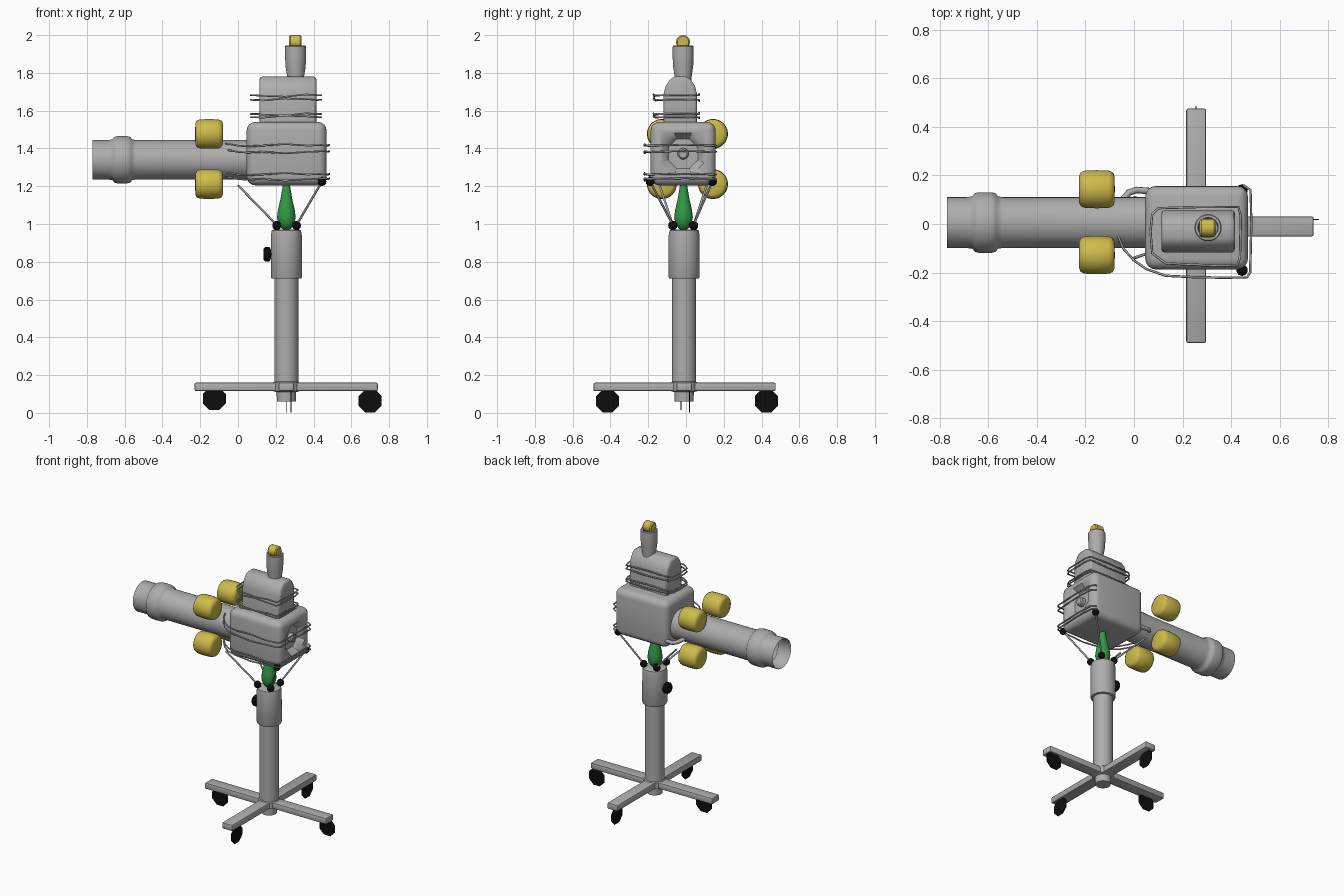
import bpy, bmesh, math
from mathutils import Vector

if "Cube" in bpy.data.objects:
    bpy.data.objects.remove(bpy.data.objects["Cube"])


def material(name, rgb):
    m = bpy.data.materials.new(name)
    m.diffuse_color = (*rgb, 1)
    m.use_nodes = True
    m.node_tree.nodes["Principled BSDF"].inputs["Base Color"].default_value = m.diffuse_color
    return m


GREY = material("light grey", (0.42, 0.42, 0.42))
YELLOW = material("mustard yellow", (0.62, 0.50, 0.07))
GREEN = material("green", (0.03, 0.33, 0.06))
BLACK = material("black", (0.004, 0.004, 0.004))


def finish(name, bm, mat, angle=35):
    bmesh.ops.remove_doubles(bm, verts=bm.verts, dist=1e-5)
    bmesh.ops.recalc_face_normals(bm, faces=bm.faces)
    me = bpy.data.meshes.new(name)
    bm.to_mesh(me)
    bm.free()
    me.materials.append(mat)
    me.shade_smooth()
    me.set_sharp_from_angle(angle=math.radians(angle))
    ob = bpy.data.objects.new(name, me)
    bpy.context.collection.objects.link(ob)
    return ob


def box(name, lo, hi, mat, bevel=0.01, segs=2):
    bm = bmesh.new()
    bmesh.ops.create_cube(bm, size=1)
    for v in bm.verts:
        v.co = [(l + h) / 2 + c * (h - l) for l, h, c in zip(lo, hi, v.co)]
    bmesh.ops.bevel(bm, geom=bm.edges[:], offset=bevel, segments=segs,
                    profile=0.5, affect='EDGES')
    return finish(name, bm, mat)


def lathe(name, centre, profile, mat, axis='z', n=32, angle=35):
    """Revolve (radius, distance) points about an axis through centre."""
    bm = bmesh.new()
    rings = []
    for r, t in profile:
        ring = []
        for i in range(n):
            a = 2 * math.pi * (i + 0.5) / n
            p, q = r * math.cos(a), r * math.sin(a)
            co = {'z': (p, q, t), 'x': (t, p, q), 'y': (p, t, q)}[axis]
            ring.append(bm.verts.new(Vector(co) + Vector(centre)))
        rings.append(ring)
    for a, b in zip(rings, rings[1:]):
        for i in range(n):
            j = (i + 1) % n
            bm.faces.new((a[i], a[j], b[j], b[i]))
    return finish(name, bm, mat, angle)


def ball(name, centre, r, mat, n=10):
    prof = [(r * math.sin(math.pi * i / 6), -r * math.cos(math.pi * i / 6)) for i in range(7)]
    return lathe(name, centre, prof, mat, n=n, angle=60)


def wire(name, points, r, mat=GREY, cyclic=False):
    cu = bpy.data.curves.new(name, 'CURVE')
    cu.dimensions = '3D'
    cu.bevel_depth = r
    cu.bevel_resolution = 1
    cu.use_fill_caps = True
    sp = cu.splines.new('POLY')
    sp.points.add(len(points) - 1)
    for p, co in zip(sp.points, points):
        p.co = (*co, 1)
    sp.use_cyclic_u = cyclic
    cu.materials.append(mat)
    ob = bpy.data.objects.new(name, cu)
    bpy.context.collection.objects.link(ob)


CX, CY = 0.256, -0.01

# crossed foot bars with flat caster discs
box("foot_bar_x", (-0.23, CY - 0.041, 0.115), (0.74, CY + 0.041, 0.16), GREY, 0.008)
box("foot_bar_y", (CX - 0.041, -0.49, 0.115), (CX + 0.041, 0.475, 0.16), GREY, 0.008)
DISC = [(0, -0.002), (0.066, -0.002), (0.066, 0.002), (0, 0.002)]
for x, y, z, ax in ((-0.125, -0.026, 0.075, 'y'), (0.70, 0.018, 0.063, 'y'),
                    (0.28, -0.415, 0.063, 'x'), (0.255, 0.425, 0.063, 'x')):
    lathe("caster", (x, y, z), DISC, BLACK, ax, n=8)

# column, sleeve and clamp knob
lathe("column_lower", (CX, CY, 0),
      [(0, 0.06), (0.05, 0.06), (0.052, 0.11), (0.07, 0.115), (0.07, 0.16),
       (0.064, 0.165), (0.064, 0.72)], GREY)
lathe("column_sleeve", (CX, CY, 0),
      [(0.06, 0.71), (0.079, 0.712), (0.083, 0.72), (0.082, 0.94), (0.078, 0.965),
       (0.065, 0.972), (0, 0.972)], GREY)
lathe("clamp_knob", (0.135, CY, 0.84),
      [(0, 0), (0.03, 0), (0.039, 0.01), (0.039, 0.032), (0.02, 0.04), (0.02, 0.06)],
      BLACK, 'x', n=10)

# green pivot
lathe("green_pivot", (CX, -0.013, 0),
      [(0, 0.965), (0.025, 0.975), (0.043, 1.0), (0.05, 1.035), (0.045, 1.075),
       (0.032, 1.13), (0.02, 1.2), (0.018, 1.23)], GREEN, n=20, angle=60)

# joint balls and thin support struts
for yl, yr, yt in ((-0.07, -0.19, -0.14), (0.04, 0.14, 0.11)):
    for x in (0.205, 0.31):
        ball("lower_joint", (x, yl, 0.992), 0.025, BLACK)
    ball("upper_joint", (0.445, yr, 1.225), 0.024, BLACK)
    wire("rear_strut", [(0.31, yl, 0.995), (0.445, yr, 1.225)], 0.006)
    wire("front_strut", [(0.205, yl, 0.995), (0.0, yt, 1.205)], 0.006)

# main housing with a faceted recess in its end
body = box("main_housing", (0.046, -0.187, 1.205), (0.469, 0.157, 1.54), GREY, 0.045, 4)
cutter = lathe("recess_cutter", (0, -0.015, 1.372),
               [(0, 0.425), (0.085, 0.425), (0.125, 0.475), (0.125, 0.55), (0, 0.55)],
               GREY, 'x', n=8)
cutter.hide_render = True
mod = body.modifiers.new("recess", 'BOOLEAN')
mod.operation = 'DIFFERENCE'
mod.object = cutter
bpy.context.view_layer.objects.active = body
bpy.ops.object.modifier_apply(modifier=mod.name)
bpy.data.objects.remove(cutter)
lathe("recess_button", (0, -0.015, 1.372),
      [(0.03, 0.42), (0.03, 0.452), (0.022, 0.46), (0, 0.46)], GREY, 'x', n=16)

# upper housing: shouldered profile extruded along x
bm = bmesh.new()
outline = [(-0.088, 1.50), (0.088, 1.50), (0.088, 1.69), (0.078, 1.73),
           (0.052, 1.768), (0.03, 1.78), (-0.03, 1.78), (-0.052, 1.768),
           (-0.078, 1.73), (-0.088, 1.69)]
face = bm.faces.new([bm.verts.new((0.113, y - 0.03, z)) for y, z in outline])
ext = bmesh.ops.extrude_face_region(bm, geom=[face], use_keep_orig=True)
bmesh.ops.translate(bm, verts=[g for g in ext["geom"] if isinstance(g, bmesh.types.BMVert)],
                    vec=(0.302, 0, 0))
bmesh.ops.recalc_face_normals(bm, faces=bm.faces)
ends = [e for e in bm.edges if abs(e.verts[0].co.x - e.verts[1].co.x) < 1e-5]
bmesh.ops.bevel(bm, geom=ends, offset=0.014, segments=2, profile=0.5, affect='EDGES')
finish("upper_housing", bm, GREY, 50)

# neck socket and yellow roller on top
lathe("neck", (0.305, -0.015, 0),
      [(0.045, 1.76), (0.045, 1.78), (0.053, 1.83), (0.056, 1.88), (0.056, 1.94),
       (0.052, 1.945), (0.042, 1.945), (0.038, 1.92), (0, 1.92)], GREY)
lathe("top_roller", (0.303, -0.016, 1.963),
      [(0, -0.034), (0.03, -0.034), (0.037, -0.026), (0.037, 0.026), (0.03, 0.034), (0, 0.034)],
      YELLOW, 'x', n=24)

# barrel with collar, open at the far end
lathe("barrel", (0, 0.006, 1.34),
      [(0.105, -0.77), (0.105, -0.69), (0.108, -0.665), (0.121, -0.655), (0.125, -0.64),
       (0.125, -0.585), (0.121, -0.57), (0.108, -0.56), (0.105, -0.54), (0.105, 0.06)],
      GREY, 'x', n=40, angle=50)

# four yellow rollers round the barrel
for y in (-0.128, 0.143):
    for z in (1.477, 1.211):
        lathe("barrel_roller", (-0.153, y, z),
              [(0, -0.074), (0.055, -0.073), (0.07, -0.066), (0.077, -0.05), (0.079, 0.0),
               (0.077, 0.05), (0.07, 0.066), (0.055, 0.073), (0, 0.074)],
              YELLOW, 'x', n=28, angle=50)

# bent arm between barrel and housing
wire("bent_arm", [(-0.07, 0.07, 1.30), (-0.045, 0.10, 1.285), (-0.02, 0.13, 1.27),
                  (0.01, 0.14, 1.26), (0.07, 0.135, 1.26)], 0.014)

# cables sweeping round the main housing
for z, s in ((1.415, 1), (1.382, -1), (1.262, 1), (1.238, -1)):
    wire("housing_cable",
         [(-0.065, -0.05, z + 0.01), (-0.045, -0.1, z + 0.008), (0.0, -0.15, z),
          (0.05, -0.185, z - 0.004), (0.13, -0.213, z), (0.25, -0.219, z + 0.008 * s),
          (0.37, -0.221, z), (0.465, -0.22, z + 0.004), (0.478, -0.2, z),
          (0.483, 0.0, z + 0.004), (0.48, 0.14, z), (0.45, 0.16, z)], 0.005)

# cable loops round the upper housing
for z, s in ((1.682, 1), (1.657, -1), (1.582, 1), (1.566, -1)):
    wire("upper_loop",
         [(0.43, 0.07, z), (0.26, 0.07, z + 0.006 * s), (0.1, 0.065, z), (0.075, 0.04, z),
          (0.068, -0.03, z), (0.075, -0.12, z), (0.13, -0.162, z - 0.003),
          (0.25, -0.168, z - 0.008 * s), (0.36, -0.172, z + 0.004), (0.425, -0.17, z),
          (0.436, -0.14, z), (0.44, 0.03, z)], 0.005, cyclic=True)
